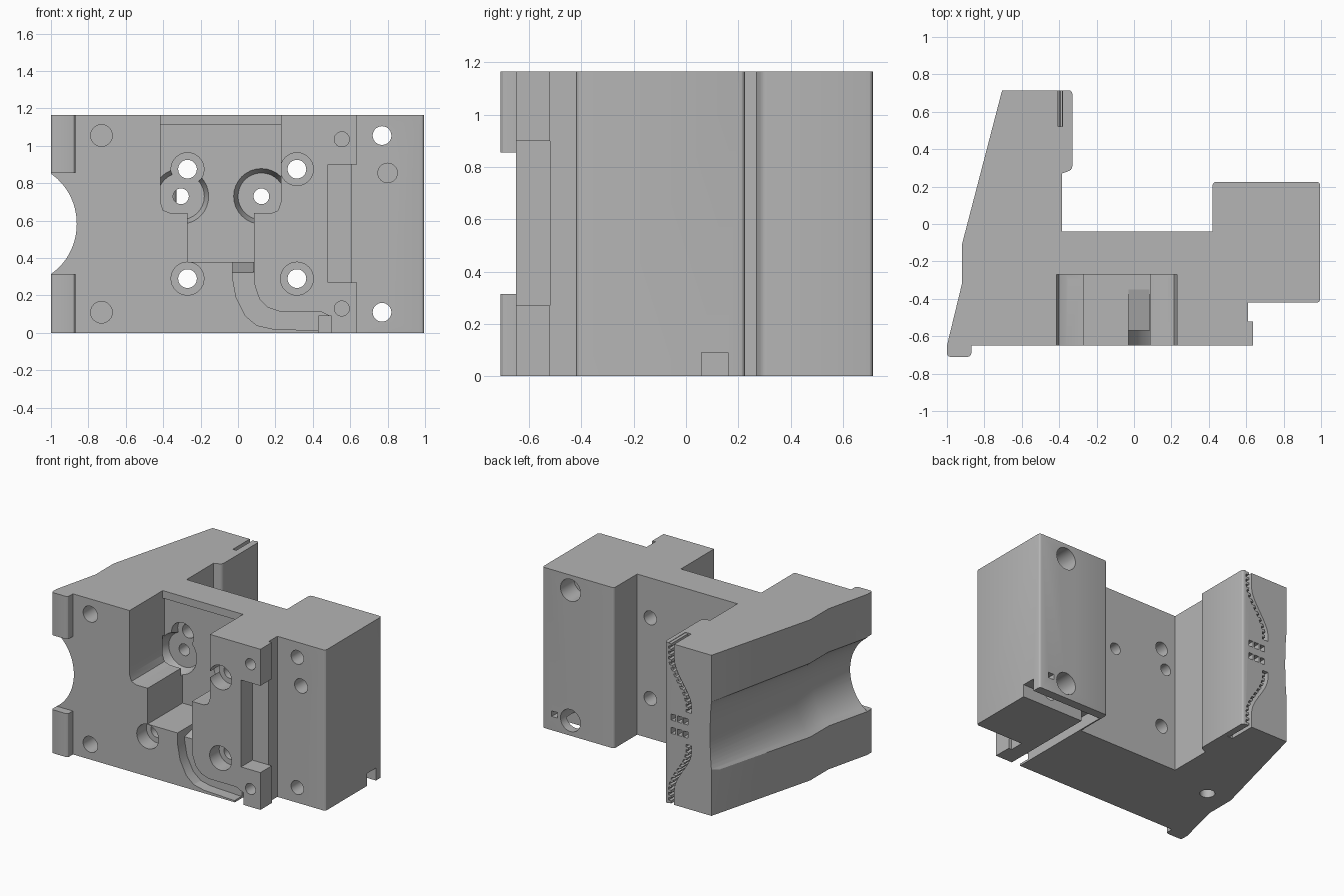
import bpy, bmesh, math
from mathutils import Vector

cube = bpy.data.objects.get("Cube")
if cube:
    bpy.data.objects.remove(cube, do_unlink=True)

H = 1.165
MID = H / 2

plastic = bpy.data.materials.new("grey plastic")
plastic.use_nodes = True
GREY = (0.46, 0.46, 0.46, 1)
plastic.diffuse_color = GREY
plastic.node_tree.nodes["Principled BSDF"].inputs["Base Color"].default_value = GREY


def place(axis, a, b, h):
    return {"X": (h, a, b), "Y": (a, h, b), "Z": (a, b, h)}[axis]


def loft(name, sections):
    """Closed solid through matching rings of points."""
    bm = bmesh.new()
    rings = [[bm.verts.new(p) for p in s] for s in sections]
    n = len(rings[0])
    for r, q in zip(rings, rings[1:]):
        for i in range(n):
            j = (i + 1) % n
            bm.faces.new((r[i], r[j], q[j], q[i]))
    bm.faces.new(rings[0])
    bm.faces.new(rings[-1])
    bmesh.ops.recalc_face_normals(bm, faces=bm.faces)
    mesh = bpy.data.meshes.new(name)
    bm.to_mesh(mesh)
    bm.free()
    ob = bpy.data.objects.new(name, mesh)
    bpy.context.collection.objects.link(ob)
    mesh.materials.append(plastic)
    return ob


def prism(profile, axis, lo, hi, name="cutter"):
    return loft(name, [[place(axis, a, b, h) for a, b in profile] for h in (lo, hi)])


def box(x0, x1, y0, y1, z0, z1):
    return prism([(x0, y0), (x1, y0), (x1, y1), (x0, y1)], "Z", z0, z1)


def rod(axis, a, b, lo, hi, r0, r1=None, n=32):
    """Round cutter along an axis, optionally tapered."""
    def ring(r, h):
        return [place(axis, a + r * math.cos(k * math.tau / n),
                      b + r * math.sin(k * math.tau / n), h) for k in range(n)]
    return loft("cutter", [ring(r0, lo), ring(r1 or r0, hi)])


def cut(cutter):
    bpy.context.view_layer.objects.active = body
    mod = body.modifiers.new("cut", "BOOLEAN")
    mod.operation, mod.solver, mod.object = "DIFFERENCE", "EXACT", cutter
    bpy.ops.object.modifier_apply(modifier=mod.name)
    mesh = cutter.data
    bpy.data.objects.remove(cutter, do_unlink=True)
    bpy.data.meshes.remove(mesh)


# Main body: one plan outline pulled upward
outline = [(-1, -.71), (-.87, -.71), (-.87, -.65), (.635, -.65), (.635, -.52),
           (.61, -.52), (.61, -.42), (.995, -.42), (.995, .225), (.42, .225),
           (.42, -.04), (-.385, -.04), (-.385, .27), (-.33, .29), (-.33, .715),
           (-.705, .715), (-.92, -.11), (-.92, -.32), (-1, -.65)]
body = prism(outline, "Z", 0, H, "carriage_body")

# Rounded upright corners
bm = bmesh.new()
bm.from_mesh(body.data)


def upright(e):
    a, b = (v.co for v in e.verts)
    corner = a.x > .9 or (a.x > .4 and a.y > .2) or abs(a.x + .33) < .01 or a.y < -.7
    return (a - b).xy.length < 1e-4 and corner


bmesh.ops.bevel(bm, geom=[e for e in bm.edges if upright(e)], offset=.018,
                segments=3, affect="EDGES", profile=.5)
bm.to_mesh(body.data)
bm.free()

# Gap between the two front lips
cut(box(-1.2, -.8, -.9, -.65, .315, .855))

# Scooped valley along the outer wall, fading toward the back
rings = []
for y, wall, depth in ((-.8, -1, .14), (-.65, -1, .14), (-.32, -.92, .125),
                       (-.11, -.92, .12), (.73, -.702, .012)):
    ring = [(-1.4, y, .315), (-1.4, y, .855)]
    for k in range(21):
        d = .27 - .027 * k
        ring.append((wall - .002 + depth * (math.sqrt(.1024 - d * d) - .172) / .148,
                     y, MID + d))
    rings.append(ring)
cut(loft("cutter", rings))

# Stepped front pocket with rounded shoulders
pocket = [(-.415, 1.3), (-.415, .70), (-.40, .655), (-.36, .64), (-.27, .64),
          (-.27, .38), (.085, .38), (.085, .64), (.18, .64), (.215, .655),
          (.23, .70), (.23, 1.3)]
cut(prism(pocket, "Y", -.9, -.27))
cut(prism([(x, min(z, 1.11)) for x, z in pocket], "Y", -.3, -.25))

# Curved cable channel, its ramp, and the run beneath the block
channel = [(-.03, .40), (-.03, .30), (-.01, .19), (.04, .09), (.10, .04), (.18, .022),
           (.42, .012), (.49, .03), (.49, .09), (.44, .115), (.22, .115), (.16, .135),
           (.115, .18), (.09, .25), (.085, .32), (.085, .40)]
cut(prism(channel, "Y", -.9, -.57))
cut(prism([(-.35, .40), (-.35, .378), (-.58, .32), (-.58, .40)], "X", -.03, .084))
cut(box(.43, .50, -.9, .16, -.1, .09))
cut(box(.45, 1.2, .06, .16, -.1, .09))

# Open side slot between the two front tabs
cut(box(.48, .8, -.9, -.52, .27, .90))

# Four counterbored mounting bolts
for x, z, seat in ((-.27, .875, -.18), (.315, .875, -.54),
                   (-.27, .29, -.54), (.315, .29, -.54)):
    cut(rod("Y", x, z, -.9, seat, .088))
    cut(rod("Y", x, z, -.7, .05, .05))

# Two coned seats with centre holes in the pocket floor
for x in (-.305, .125):
    cut(rod("Y", x, .73, -.27, -.18, .155, .125))
    cut(rod("Y", x, .73, -.4, .05, .042))

# Side block bolts, with wide seats at the back and a small window
for z in (1.055, .11):
    cut(rod("Y", .77, z, -.6, .4, .05))
    cut(rod("Y", .77, z, .07, .4, .08))
cut(rod("Y", .80, .855, -.6, -.3, .052))
cut(box(.875, .92, .12, .4, .1, .14))

# Blind holes in the front face and underside
for x, r, zs in ((-.73, .058, (1.055, .11)), (.555, .04, (1.035, .13))):
    for z in zs:
        cut(rod("Y", x, z, -.9, -.5, r))
cut(rod("Z", -.745, -.14, -.1, .12, .05))


# Toothed belt slots, mirrored above and below the middle of the arm
def belt_x(z):
    s = max(0, min(1, (1.06 - z) / .32))
    return -.39 - .14 * s * s * (3 - 2 * s)


STEPS = 26
zs = [1.2 - .5 * k / STEPS for k in range(STEPS + 1)]
comb = []
for k in range(STEPS):
    tooth = .03 if k % 2 else .008
    comb += [(belt_x(zs[k]) + tooth, zs[k]), (belt_x(zs[k + 1]) + tooth, zs[k + 1])]
back = [(belt_x(z) - .016, z) for z in reversed(zs)]
for side in (1, -1):
    cut(prism([(x, MID + side * (z - MID)) for x, z in comb + back], "Y", .52, .9))
    for k in range(3):
        x, z = -.40 - .05 * k, MID + side * .048
        cut(box(x - .018, x + .018, .52, .9, z - .022, z + .022))

# Crisp edges, smooth rounds
bpy.ops.object.select_all(action="DESELECT")
body.select_set(True)
bpy.context.view_layer.objects.active = body
bpy.ops.object.shade_smooth_by_angle(angle=math.radians(25))
